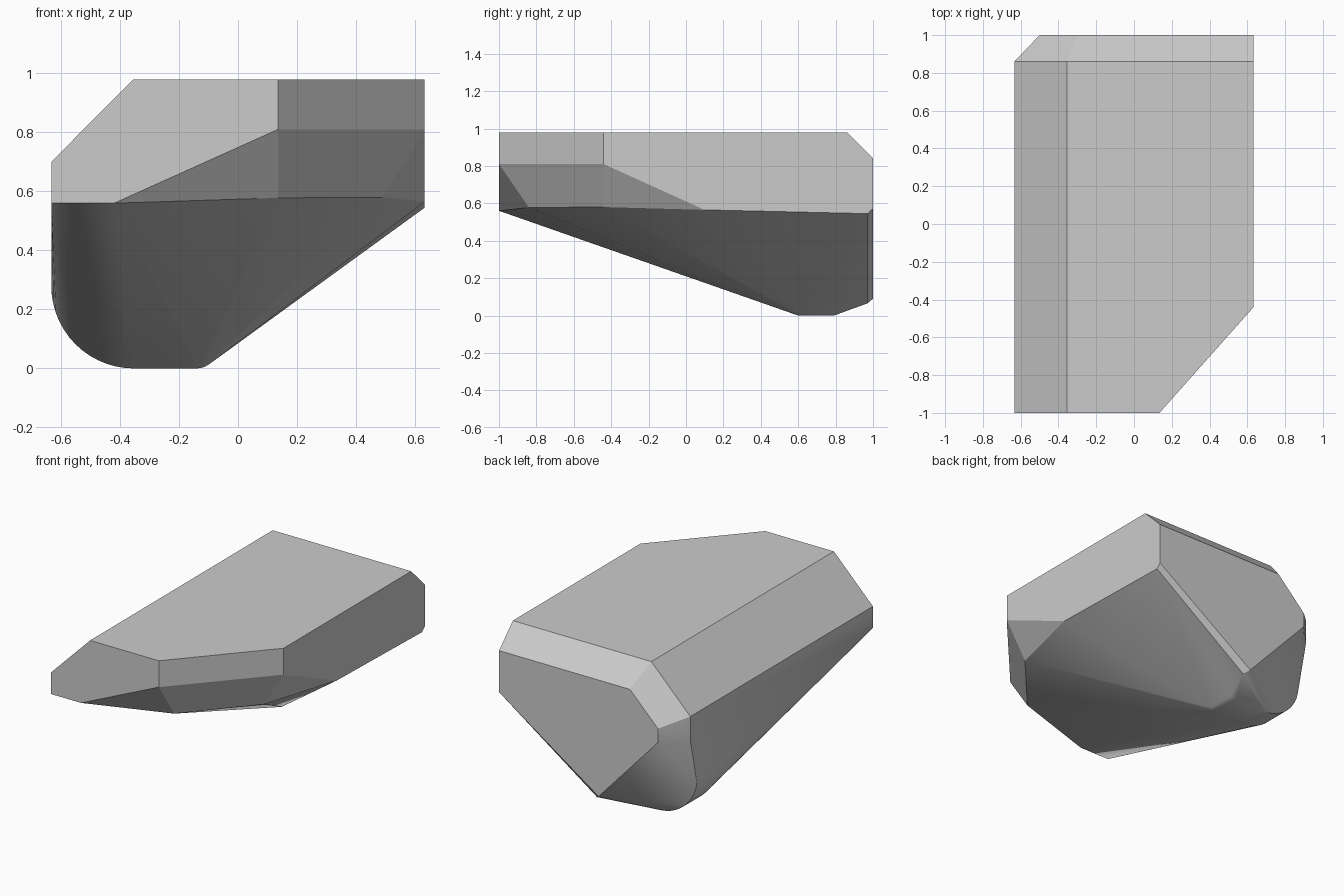
import bpy, bmesh, math

if "Cube" in bpy.data.objects:
    bpy.data.objects.remove(bpy.data.objects["Cube"])

W = 0.633


def arc(cx, cz, r, a0, a1, steps):
    """Points of an arc in the xz plane, angles in degrees."""
    out = []
    for i in range(steps + 1):
        a = math.radians(a0 + (a1 - a0) * i / steps)
        out.append((cx + r * math.cos(a), cz + r * math.sin(a)))
    return out


# Flat top
points = [(x, y, 0.98) for x, y in
          [(-0.355, -1), (0.135, -1), (W, -0.44), (W, 0.86), (-0.355, 0.86)]]

# Front face and cut front right corner
points += [(-W, -1, 0.56), (-W, -1, 0.70), (-0.42, -1, 0.56),
           (0.135, -1, 0.81), (W, -0.44, 0.81)]

# Undercut below the front right corner and right side
points += [(0.135, -0.84, 0.578), (0.49, -0.44, 0.58),
           (W, 0.10, 0.565), (W, 0.97, 0.545)]

# Left side, back end
points += [(-W, 0.86, 0.70), (-W, 0.86, 0.545)]

# Back face, with its narrow lower chamfer
points += [(x, 1, z) for x, z in
           [(W, 0.84), (-0.30, 0.84), (-0.50, 0.64), (-0.50, 0.55),
            (-0.077, 0.09), (W, 0.572)]]
points.append((-0.045, 0.97, 0.065))

# Keel: big round on the left, small round on the right
keel = arc(-W + 0.28, 0.28, 0.28, 180, 270, 14) + arc(-0.14, 0.07, 0.07, 270, 306, 4)
points += [(x, y, z) for y in (0.60, 0.79) for x, z in keel]

# Wrap the outline points into one faceted solid
bm = bmesh.new()
for p in points:
    bm.verts.new(p)
res = bmesh.ops.convex_hull(bm, input=bm.verts[:])
loose = [v for v in bm.verts if not v.link_faces]
bmesh.ops.delete(bm, geom=loose, context='VERTS')
bmesh.ops.dissolve_limit(bm, angle_limit=math.radians(0.6),
                         verts=bm.verts[:], edges=bm.edges[:])
bmesh.ops.recalc_face_normals(bm, faces=bm.faces[:])

mesh = bpy.data.meshes.new("faceted_block")
bm.to_mesh(mesh)
bm.free()
block = bpy.data.objects.new("faceted_block", mesh)
bpy.context.collection.objects.link(block)
bpy.context.view_layer.objects.active = block
block.select_set(True)
bpy.ops.object.shade_smooth_by_angle(angle=math.radians(20))
